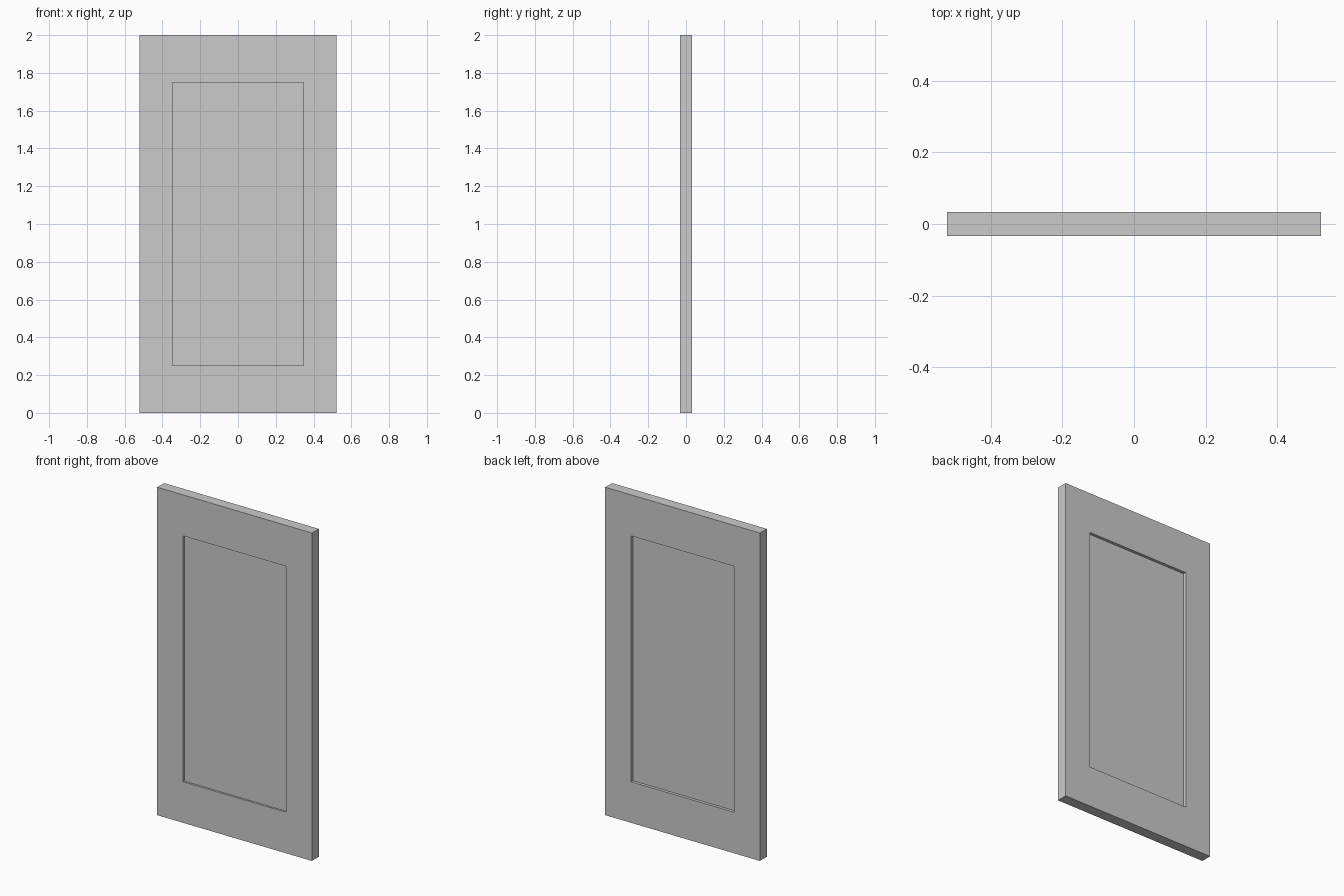
import bpy, bmesh
from mathutils import Vector

if "Cube" in bpy.data.objects:
    bpy.data.objects.remove(bpy.data.objects["Cube"])

HW, HT, H = 0.522, 0.033, 2.0      # half width, half thickness, height
PW, PZ0, PZ1 = 0.347, 0.25, 1.75   # recessed panel extents

# slab
bm = bmesh.new()
bmesh.ops.create_cube(bm, size=1)
for v in bm.verts:
    v.co = Vector((v.co.x * 2 * HW, v.co.y * 2 * HT, (v.co.z + 0.5) * H))
bm.normal_update()


# recessed panel with square sides: inner rim first, then sunk floor
def recess(face, depth):
    side = 1 if face.normal.y > 0 else -1
    rim = bmesh.ops.extrude_discrete_faces(bm, faces=[face])["faces"][0]
    for v in rim.verts:
        v.co.x = PW if v.co.x > 0 else -PW
        v.co.z = PZ1 if v.co.z > H / 2 else PZ0
    floor = bmesh.ops.extrude_discrete_faces(bm, faces=[rim])["faces"][0]
    for v in floor.verts:
        v.co.y -= side * depth


front = next(f for f in bm.faces if f.normal.y < -0.9)
back = next(f for f in bm.faces if f.normal.y > 0.9)
recess(front, 0.012)
recess(back, 0.018)

bmesh.ops.recalc_face_normals(bm, faces=bm.faces)
mesh = bpy.data.meshes.new("door_panel")
bm.to_mesh(mesh)
bm.free()
bpy.context.collection.objects.link(bpy.data.objects.new("door_panel", mesh))
